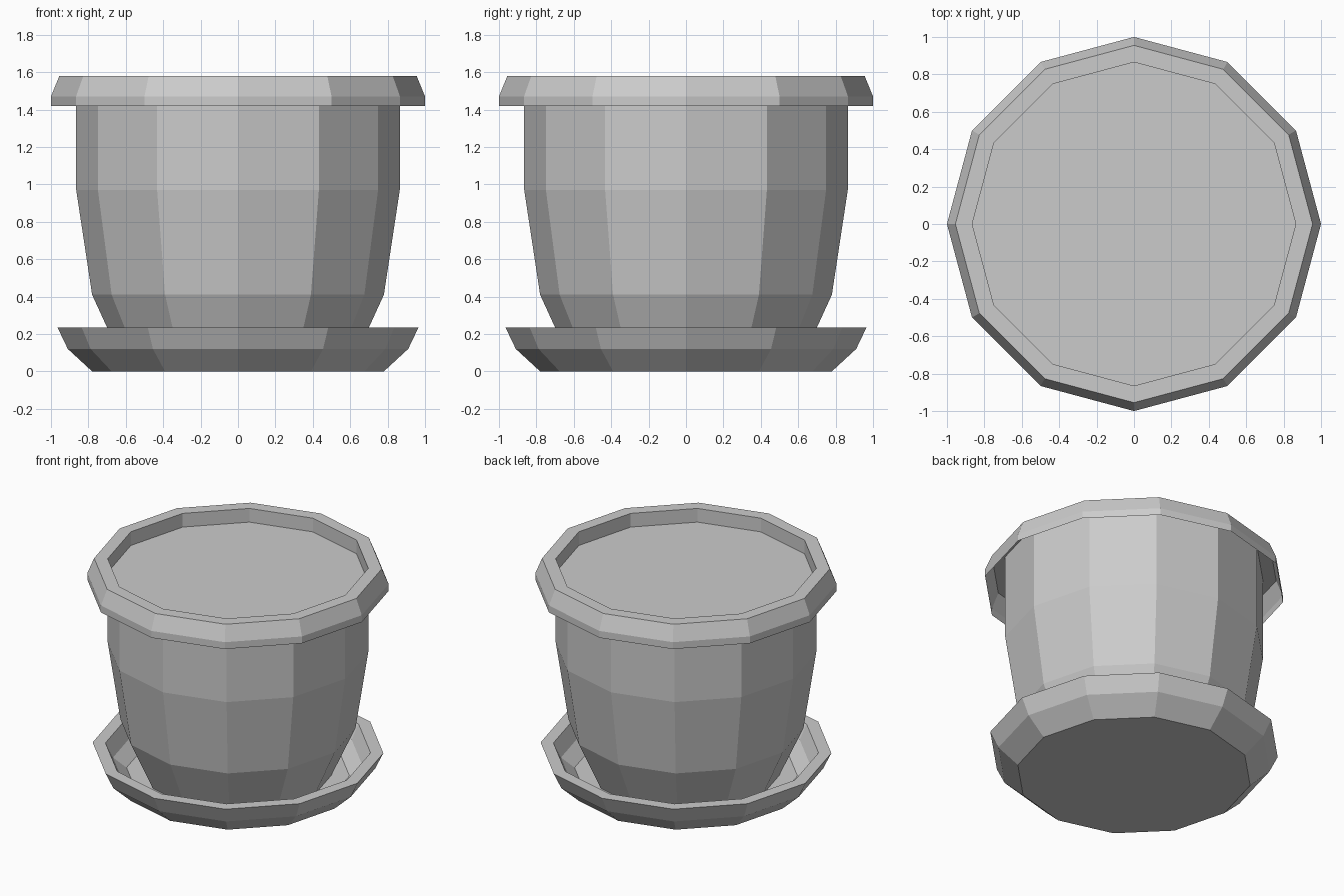
import bpy, bmesh
from math import cos, sin, pi

if "Cube" in bpy.data.objects:
    bpy.data.objects.remove(bpy.data.objects["Cube"])

SIDES = 12


def lathe(name, profile, cap_first=False, cap_last=False):
    """Spin a (radius, height) profile around z with flat sides."""
    bm = bmesh.new()
    rings = [[bm.verts.new((r * cos(2 * pi * i / SIDES), r * sin(2 * pi * i / SIDES), z))
              for i in range(SIDES)] for r, z in profile]
    for a, b in zip(rings, rings[1:]):
        for i in range(SIDES):
            j = (i + 1) % SIDES
            bm.faces.new((a[i], a[j], b[j], b[i]))
    if cap_first:
        bm.faces.new(rings[0][::-1])
    if cap_last:
        bm.faces.new(rings[-1])
    mesh = bpy.data.meshes.new(name)
    bm.to_mesh(mesh)
    bm.free()
    ob = bpy.data.objects.new(name, mesh)
    bpy.context.collection.objects.link(ob)
    return ob


# Saucer: closed base, sloped outside, flat lip, inner dish
lathe("saucer", [(0.78, 0), (0.91, 0.12), (0.965, 0.235), (0.88, 0.235),
                 (0.83, 0.13), (0.74, 0.06)], True, True)

# Pot wall, rising behind the open overhanging rim
lathe("pot_body", [(0.62, 0.06), (0.70, 0.235), (0.78, 0.41), (0.865, 0.97),
                   (0.865, 1.48)])

# Rim: outer skirt, bevel, flat top, inner wall down to the soil
lathe("pot_rim", [(1.0, 1.42), (1.0, 1.47), (0.955, 1.58), (0.865, 1.58),
                  (0.865, 1.48)])

# Soil surface
lathe("soil", [(0.865, 1.48)], cap_last=True)
